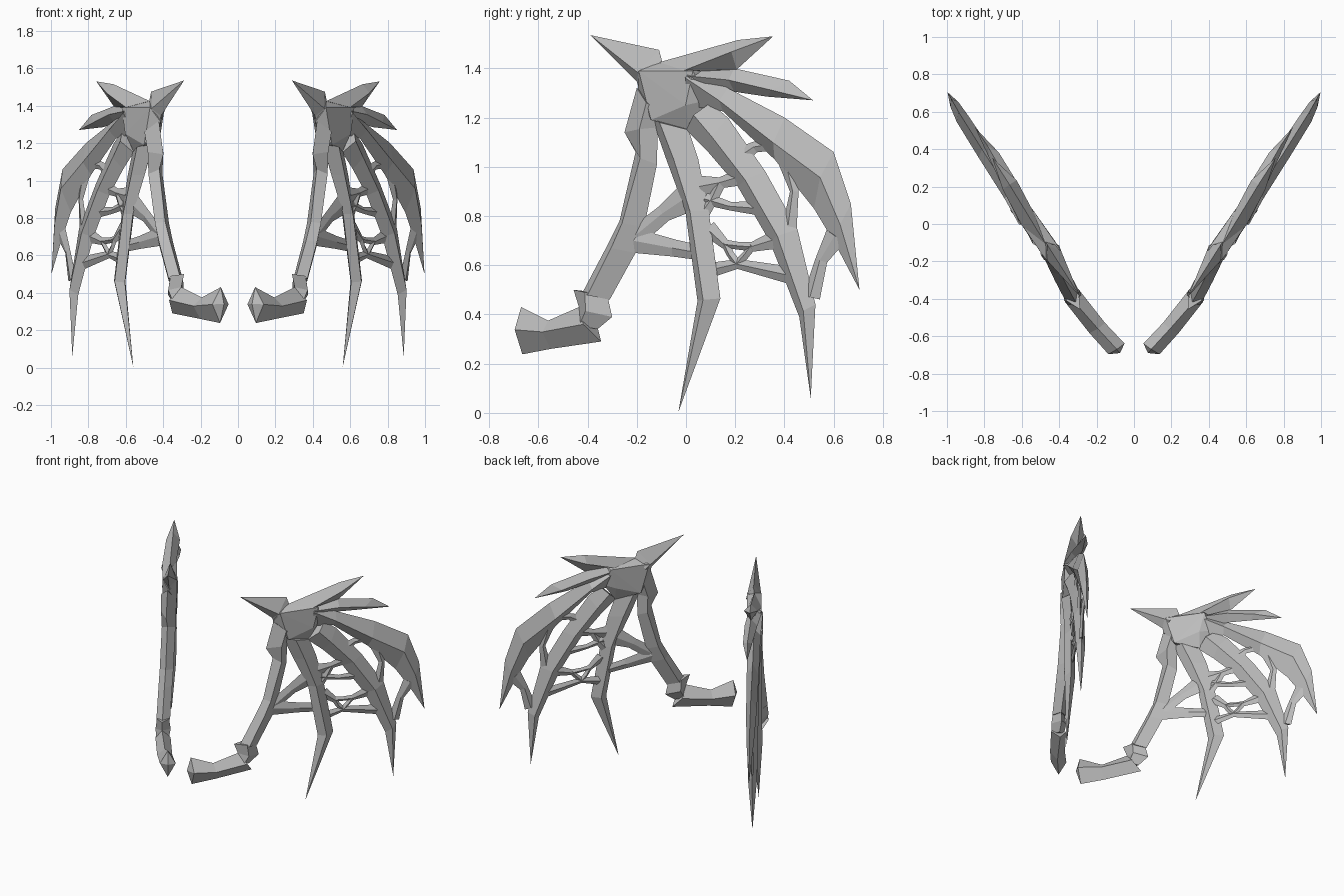
import bpy, bmesh, math
from mathutils import Vector

bone = bpy.data.materials.new("bone_grey")
bone.diffuse_color = (0.5, 0.5, 0.5, 1)

# Wing sheet seen from above: y -> x
SHEET = [(-0.72, 0.05), (-0.66, 0.10), (-0.45, 0.295), (-0.30, 0.375), (-0.15, 0.447),
         (0.0, 0.558), (0.3, 0.745), (0.51, 0.888), (0.71, 1.0)]
N = Vector((0.83, -0.55, 0))  # outward direction of the sheet


def on_sheet(y, z, off=0.0):
    for (y0, x0), (y1, x1) in zip(SHEET, SHEET[1:]):
        if y <= y1:
            break
    x = x0 + (x1 - x0) * (y - y0) / (y1 - y0)
    return Vector((x, y, z)) + N * off


def finish(name, bm):
    bmesh.ops.recalc_face_normals(bm, faces=bm.faces[:])
    me = bpy.data.meshes.new(name)
    bm.to_mesh(me)
    bm.free()
    me.materials.append(bone)
    ob = bpy.data.objects.new(name, me)
    bpy.context.collection.objects.link(ob)
    ob.modifiers.new("both_sides", 'MIRROR')
    return ob


def blade(name, stations, tip=None, tip_off=0.0):
    """Diamond-section loft; station = (edge a, edge b, ridge fraction, half thickness, offset)."""
    bm = bmesh.new()
    rings = []
    for (ay, az), (by, bz), f, h, o in stations:
        my, mz = ay + (by - ay) * f, az + (bz - az) * f
        pts = [on_sheet(ay, az, o), on_sheet(my, mz, o) + N * h,
               on_sheet(by, bz, o), on_sheet(my, mz, o) - N * h]
        rings.append([bm.verts.new(p) for p in pts])
    for r, s in zip(rings, rings[1:]):
        for i in range(4):
            j = (i + 1) % 4
            bm.faces.new((r[i], r[j], s[j], s[i]))
    bm.faces.new(rings[0])
    if tip:
        t = bm.verts.new(on_sheet(*tip, tip_off))
        for i in range(4):
            bm.faces.new((rings[-1][i], rings[-1][(i + 1) % 4], t))
    else:
        bm.faces.new(rings[-1])
    return finish(name, bm)


def strand(name, pts, widths):
    """Thin web strip following a path on the sheet."""
    st = []
    for i, p in enumerate(pts):
        a, b = Vector(pts[max(i - 1, 0)]), Vector(pts[min(i + 1, len(pts) - 1)])
        d = (b - a).normalized()
        n = Vector((-d.y, d.x)) * widths[i] / 2
        p = Vector(p)
        st.append((tuple(p + n), tuple(p - n), 0.5, 0.012, 0))
    blade(name, st)


# Shoulder block joining everything
bm = bmesh.new()
for y, z in [(-.17, 1.39), (.05, 1.39), (.02, 1.25), (-.12, 1.19)]:
    bm.verts.new(on_sheet(y, z, .04))
    bm.verts.new(on_sheet(y, z, -.055))
for y, z in [(-.2, 1.315), (-.11, 1.425), (.06, 1.395), (.08, 1.27), (.01, 1.15)]:
    bm.verts.new(on_sheet(y, z, -.01))
bmesh.ops.convex_hull(bm, input=bm.verts[:])
finish("shoulder", bm)

# Long arm bone with its knob
blade("arm", [((-.20, 1.32), (-.09, 1.22), .6, .05, 0),
              ((-.25, 1.14), (-.115, 1.16), .65, .05, 0),
              ((-.205, 1.06), (-.118, 1.01), .5, .045, 0),
              ((-.27, .78), (-.17, .755), .35, .045, 0),
              ((-.32, .68), (-.205, .65), .35, .045, 0),
              ((-.42, .49), (-.31, .46), .4, .045, 0)])

# Wrist knuckle
blade("wrist", [((-.457, .50), (-.32, .48), .5, .04, 0),
                ((-.435, .43), (-.30, .39), .4, .05, 0),
                ((-.435, .36), (-.36, .34), .3, .04, 0)])

# Hand stub
blade("hand", [((-.435, .43), (-.345, .29), .5, .05, 0),
               ((-.56, .375), (-.55, .26), .4, .05, 0),
               ((-.67, .43), (-.665, .238), .48, .052, 0)], (-.69, .34))

# Long finger claws
blade("inner_claw", [((-.14, 1.20), (.01, 1.15), .4, .05, 0),
                     ((-.08, 1.03), (.05, 1.03), .4, .04, 0),
                     ((.0, .82), (.095, .82), .4, .035, .005),
                     ((.055, .455), (.148, .465), .45, .035, .015)], (-.02, .003), .02)
blade("middle_claw", [((.10, 1.26), (.0, 1.15), .45, .045, 0),
                      ((.17, 1.20), (.09, 1.06), .55, .04, 0),
                      ((.323, .98), (.21, .92), .55, .038, 0),
                      ((.453, .746), (.34, .697), .55, .036, 0),
                      ((.526, .44), (.46, .39), .5, .03, 0)], (.507, .06))
blade("outer_claw", [((.03, 1.39), (.0, 1.25), .2, .05, 0),
                     ((.17, 1.32), (.15, 1.225), .55, .042, 0),
                     ((.40, 1.20), (.36, 1.03), .6, .04, 0),
                     ((.60, 1.06), (.52, .83), .45, .035, 0),
                     ((.67, .85), (.61, .68), .5, .025, 0)], (.705, .50))

# Short spikes on the shoulder
blade("upper_spike", [((-.11, 1.425), (.035, 1.385), .85, .045, -.005),
                      ((.20, 1.515), (.195, 1.395), .4, .045, -.02)], (.343, 1.53), -.02)
blade("rear_spike", [((.01, 1.395), (.07, 1.31), .3, .045, 0),
                     ((.185, 1.40), (.185, 1.305), .5, .042, -.02),
                     ((.40, 1.35), (.31, 1.285), .6, .03, -.035)], (.497, 1.27), -.035)
blade("front_spike", [((-.10, 1.42), (-.19, 1.30), .5, .05, -.01),
                      ((-.115, 1.475), (-.205, 1.345), .7, .045, -.01)], (-.408, 1.535), -.035)

# Web strips between arm and inner claw
strand("web_arm_low", [(-.21, .70), (-.05, .67), (.06, .65)], [.10, .07, .06])
strand("web_arm_high", [(-.20, .72), (-.09, .81), (.03, .89)], [.08, .07, .13])
# Web strips between inner and middle claws
strand("web_cross_a", [(.06, .92), (.14, .935), (.26, .97)], [.09, .045, .08])
strand("web_cross_b", [(.06, .80), (.11, .87), (.14, .935)], [.06, .04, .045])
strand("web_cross_c", [(.08, .87), (.18, .84), (.31, .83)], [.05, .035, .06])
strand("web_low_a", [(.09, .75), (.16, .685), (.21, .68)], [.07, .04, .03])
strand("web_low_b", [(.20, .68), (.27, .675), (.40, .715)], [.03, .04, .09])
strand("web_low_c", [(.10, .58), (.21, .605), (.42, .56)], [.06, .04, .07])
strand("web_low_d", [(.16, .69), (.18, .645), (.21, .605)], [.035, .03, .035])
strand("web_low_e", [(.27, .68), (.245, .645), (.21, .605)], [.035, .03, .035])
# Web strips between middle and outer claws
strand("web_high_a", [(.22, 1.04), (.28, 1.08), (.39, 1.10)], [.08, .045, .06])
strand("web_high_b", [(.41, 1.02), (.44, .90), (.42, .75)], [.07, .035, .06])
strand("web_tip", [(.61, .72), (.55, .62), (.51, .47)], [.09, .05, .07])
